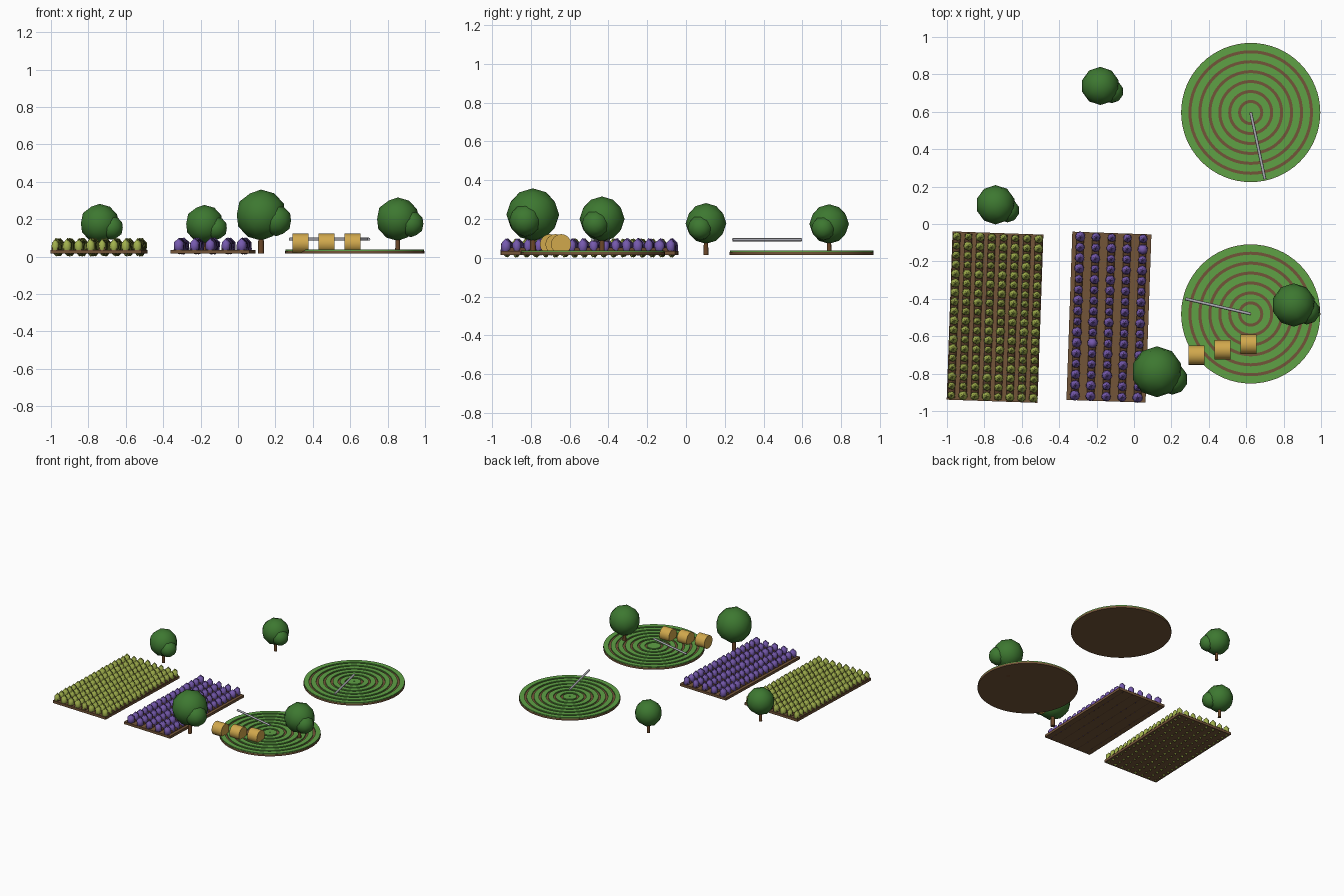
import bpy, bmesh, math, random
from mathutils import Matrix, Vector

random.seed(4)
if "Cube" in bpy.data.objects:
    bpy.data.objects.remove(bpy.data.objects["Cube"])


def material(name, *srgb):
    m = bpy.data.materials.new(name)
    m.use_nodes = True
    col = [((c + 0.055) / 1.055) ** 2.4 for c in srgb] + [1]
    m.diffuse_color = col
    m.node_tree.nodes["Principled BSDF"].inputs["Base Color"].default_value = col
    return m


soil = material("soil brown", 0.45, 0.33, 0.22)
ridge_soil = material("dark soil", 0.36, 0.25, 0.17)
crop = material("crop green", 0.37, 0.63, 0.27)
leaf = material("tree green", 0.24, 0.47, 0.19)
lettuce = material("yellow green", 0.63, 0.69, 0.30)
purple = material("flower purple", 0.46, 0.35, 0.68)
straw = material("straw yellow", 0.82, 0.66, 0.30)
metal = material("light grey", 0.68, 0.68, 0.71)
bark = material("bark brown", 0.42, 0.28, 0.16)


def finish(bm, name, mat, smooth=None):
    me = bpy.data.meshes.new(name)
    bmesh.ops.recalc_face_normals(bm, faces=bm.faces)
    bm.to_mesh(me)
    bm.free()
    me.materials.append(mat)
    ob = bpy.data.objects.new(name, me)
    bpy.context.collection.objects.link(ob)
    if smooth:
        bpy.ops.object.select_all(action='DESELECT')
        ob.select_set(True)
        bpy.context.view_layer.objects.active = ob
        bpy.ops.object.shade_smooth_by_angle(angle=math.radians(smooth))
    return ob


def move(*p):
    return Matrix.Translation(p)


def scale(x, y, z):
    return Matrix.Diagonal((x, y, z, 1))


def cylinder(bm, r1, r2, depth, sides, matrix):
    bmesh.ops.create_cone(bm, cap_ends=True, segments=sides, radius1=r1,
                          radius2=r2, depth=depth, matrix=matrix)


# Rectangular fields: soil bed, ridges and rows of plants
def field(name, mat, x, w, rows, pitch, count, r, zc, half):
    length = 0.9
    place = move(x, -0.498, 0) @ Matrix.Rotation(math.radians(-2), 4, 'Z')
    bm = bmesh.new()
    bmesh.ops.create_cube(bm, size=1, matrix=place @ move(0, 0, 0.025) @ scale(w, length, 0.02))
    finish(bm, name + "_bed", soil)
    ridges, plants = bmesh.new(), bmesh.new()
    for i in range(rows):
        px = (i - (rows - 1) / 2) * pitch
        cylinder(ridges, 1, 1, length - 0.02, 8, place @ move(px, 0, 0.034)
                 @ scale(0.02, 1, 0.02) @ Matrix.Rotation(math.pi / 2, 4, 'X'))
        for j in range(count):
            py = (j / (count - 1) - 0.5) * (length - 0.05)
            k = r * random.uniform(0.88, 1.12)
            bmesh.ops.create_icosphere(
                plants, subdivisions=1, radius=1,
                matrix=place @ move(px, py, zc) @ scale(k, k, half * random.uniform(0.9, 1))
                @ Matrix.Rotation(random.uniform(-0.3, 0.3), 4, 'Z'))
    finish(ridges, name + "_ridges", ridge_soil, 50)
    finish(plants, name + "_plants", mat, 50)


field("lettuce_field", lettuce, -0.743, 0.486, 8, 0.0627, 18, 0.025, 0.05, 0.05)
field("flower_field", purple, -0.134, 0.423, 5, 0.084, 16, 0.028, 0.056, 0.046)


# Round fields: soil disc, concentric crop rings and a sprinkler arm
def round_field(name, x, y, tip):
    radius, bands, sides = 0.372, 7, 64
    bm = bmesh.new()
    cylinder(bm, radius, radius, 0.015, sides, move(x, y, 0.0225))
    finish(bm, name + "_soil", soil, 30)
    bm = bmesh.new()
    step = radius / bands
    for i in range(bands):
        inner = i * step + 0.014 if i else 0.004
        outer = (i + 1) * step - 0.002
        profile = [(inner, 0.029), (inner, 0.038), (outer, 0.038), (outer, 0.029)]
        loops = []
        for s in range(sides):
            a = 2 * math.pi * s / sides
            loops.append([bm.verts.new((x + p * math.cos(a), y + p * math.sin(a), z))
                          for p, z in profile])
        for s in range(sides):
            a, b = loops[s], loops[(s + 1) % sides]
            for k in range(4):
                n = (k + 1) % 4
                bm.faces.new((a[k], a[n], b[n], b[k]))
    finish(bm, name + "_crop_rings", crop, 30)
    start, end = Vector((x, y, 0.093)), Vector((tip[0], tip[1], 0.093))
    d = end - start
    bm = bmesh.new()
    cylinder(bm, 0.008, 0.008, d.length, 8, Matrix.Translation((start + end) / 2)
             @ d.to_track_quat('Z', 'Y').to_matrix().to_4x4())
    finish(bm, name + "_sprinkler_arm", metal, 50)


round_field("back_round_field", 0.624, 0.596, (0.70, 0.24))
round_field("front_round_field", 0.624, -0.481, (0.275, -0.40))


# Trees: tapered trunk, main crown and a smaller side lump
def tree(name, x, y, r, zc):
    bm = bmesh.new()
    cylinder(bm, 0.12 * r, 0.085 * r, zc - 0.015, 8, move(x, y, (zc + 0.015) / 2))
    finish(bm, name + "_trunk", bark, 50)
    bm = bmesh.new()
    for off, k in (((0, 0, 0), 1), ((0.6, -0.29, -0.22), 0.61)):
        c = Vector((x, y, zc)) + Vector(off) * r
        bmesh.ops.create_icosphere(bm, subdivisions=2, radius=r * k,
                                   matrix=Matrix.Translation(c))
    finish(bm, name + "_crown", leaf, 30)


tree("left_middle_tree", -0.74, 0.103, 0.105, 0.177)
tree("back_tree", -0.18, 0.738, 0.102, 0.174)
tree("front_tree", 0.123, -0.79, 0.136, 0.222)
tree("round_field_tree", 0.854, -0.433, 0.116, 0.2)

# Straw bales lying in a row
for i in range(3):
    bm = bmesh.new()
    cylinder(bm, 0.052, 0.052, 0.086, 16,
             move(0.334 + 0.139 * i, -0.702 + 0.029 * i, 0.07) @ Matrix.Rotation(math.pi / 2, 4, 'Y'))
    finish(bm, "straw_bale_%d" % (i + 1), straw, 40)
